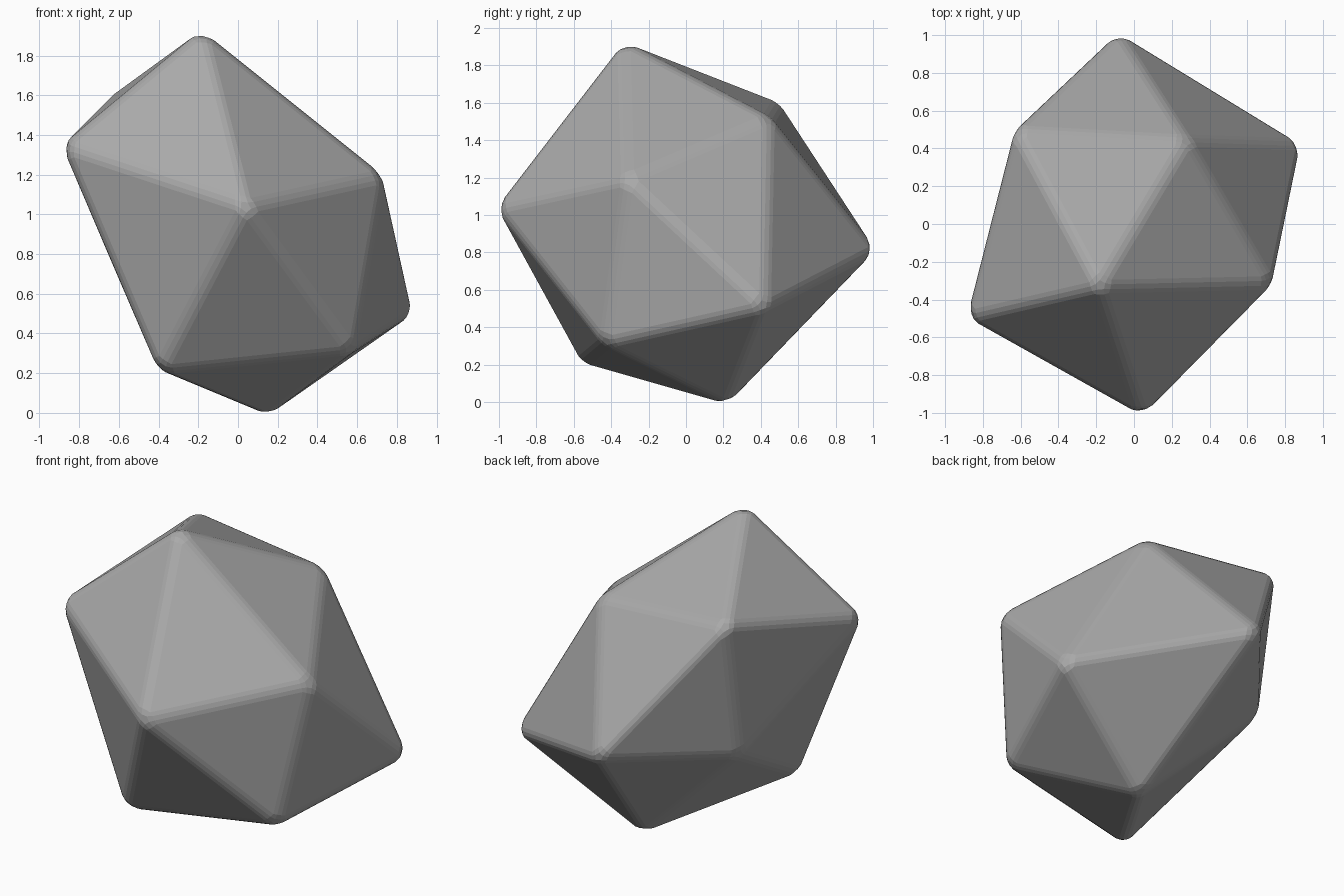
import bpy, bmesh
from mathutils import Vector

cube = bpy.data.objects.get("Cube")
if cube:
    bpy.data.objects.remove(cube, do_unlink=True)

# Stone colour
stone = bpy.data.materials.new("stone_grey")
stone.use_nodes = True
grey = (0.4, 0.4, 0.4, 1)
stone.diffuse_color = grey
stone.node_tree.nodes["Principled BSDF"].inputs["Base Color"].default_value = grey

# Uneven twenty-sided boulder: a peak, two rings of five corners, and a foot
peak = (-0.18, -0.33, 1.91)
upper = [(-0.87, -0.49, 1.34), (0.04, -1.0, 1.04), (0.72, -0.31, 1.19),
         (0.28, 0.44, 1.51), (-0.62, 0.49, 1.59)]
lower = [(-0.39, -0.55, 0.22), (0.57, -0.43, 0.32), (0.87, 0.42, 0.51),
         (-0.08, 1.0, 0.81), (-0.61, 0.35, 0.73)]
foot = (0.14, 0.22, 0)

# Corners are pushed out a little to allow for the rounding
middle = Vector((0, 0, 0.95))
bm = bmesh.new()


def corner(p):
    return bm.verts.new(middle + (Vector(p) - middle) * 1.02)


top, bottom = corner(peak), corner(foot)
ring_a = [corner(p) for p in upper]
ring_b = [corner(p) for p in lower]
for i in range(5):
    a, a_next = ring_a[i], ring_a[(i + 1) % 5]
    b, b_next = ring_b[i], ring_b[(i + 1) % 5]
    for tri in ((top, a, a_next), (a, b, a_next), (a_next, b, b_next), (bottom, b_next, b)):
        bm.faces.new(tri)
bmesh.ops.recalc_face_normals(bm, faces=bm.faces)

mesh = bpy.data.meshes.new("boulder")
bm.to_mesh(mesh)
bm.free()
mesh.materials.append(stone)
boulder = bpy.data.objects.new("boulder", mesh)
bpy.context.collection.objects.link(boulder)

# Worn edges
bevel = boulder.modifiers.new("worn_edges", "BEVEL")
bevel.width = 0.04
bevel.segments = 3
bevel.limit_method = "NONE"
